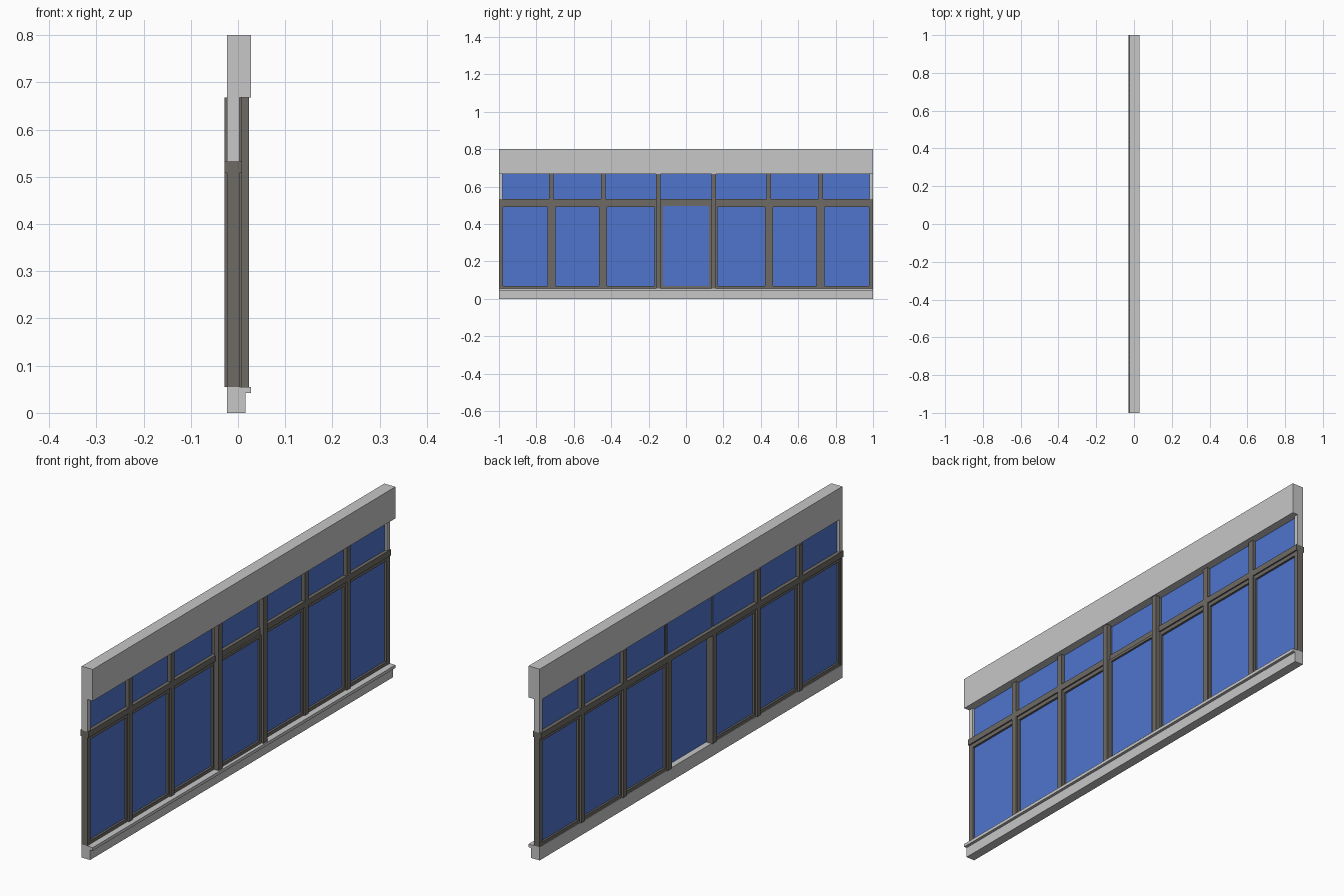
import bpy, bmesh

if "Cube" in bpy.data.objects:
    bpy.data.objects.remove(bpy.data.objects["Cube"])


def material(name, rgb):
    m = bpy.data.materials.new(name)
    m.diffuse_color = (*rgb, 1.0)
    m.use_nodes = True
    m.node_tree.nodes["Principled BSDF"].inputs["Base Color"].default_value = m.diffuse_color
    return m


STONE = material("light_grey", (0.57, 0.57, 0.57))
METAL = material("dark_bronze_grey", (0.156, 0.147, 0.133))
GLASS = material("blue_glass", (0.078, 0.178, 0.61))


def finish(name, bm, mat):
    bmesh.ops.recalc_face_normals(bm, faces=bm.faces)
    mesh = bpy.data.meshes.new(name)
    bm.to_mesh(mesh)
    bm.free()
    mesh.materials.append(mat)
    obj = bpy.data.objects.new(name, mesh)
    bpy.context.collection.objects.link(obj)
    return obj


def add_box(bm, x, y, z):
    """Add a box given (min, max) ranges."""
    verts = bmesh.ops.create_cube(bm, size=1)["verts"]
    for v in verts:
        for i, (a, b) in enumerate((x, y, z)):
            v.co[i] = (a + b) / 2 + v.co[i] * (b - a)


def box(name, mat, x, y, z):
    bm = bmesh.new()
    add_box(bm, x, y, z)
    return finish(name, bm, mat)


def frame(name, x, y, z, side, bottom, top):
    """Rectangular metal frame: two stiles and two rails."""
    bm = bmesh.new()
    add_box(bm, x, (y[0], y[0] + side), z)
    add_box(bm, x, (y[1] - side, y[1]), z)
    inner = (y[0] + side, y[1] - side)
    add_box(bm, x, inner, (z[0], z[0] + bottom))
    add_box(bm, x, inner, (z[1] - top, z[1]))
    return finish(name, bm, METAL)


SILL, RAIL_LOW, RAIL_TOP, HEAD, TOP = 0.055, 0.508, 0.533, 0.668, 0.80
HALF = 0.0125                       # half width of a mullion
AXES = [-0.72, -0.443, -0.148, 0.148, 0.443, 0.72]

# Header beam
box("header", STONE, (-0.023, 0.028), (-1, 1), (HEAD, TOP))

# Sill with projecting lip, extruded along the wall
bm = bmesh.new()
profile = [(-0.023, 0), (0.016, 0), (0.016, 0.042), (0.028, 0.042),
           (0.028, SILL), (-0.023, SILL)]
face = bm.faces.new([bm.verts.new((x, -1, z)) for x, z in profile])
out = bmesh.ops.extrude_face_region(bm, geom=[face])["geom"]
bmesh.ops.translate(bm, vec=(0, 2, 0),
                    verts=[g for g in out if isinstance(g, bmesh.types.BMVert)])
finish("sill", bm, STONE)

# End jambs: light above the transom, metal below
for s, label in ((-1, "left"), (1, "right")):
    y = sorted((s * 0.98, s))
    box(f"upper_jamb_{label}", STONE, (-0.023, 0.003), y, (RAIL_TOP, HEAD))
    y = sorted((s * 0.987, s))
    box(f"end_post_{label}", METAL, (-0.023, 0.003), y, (SILL, RAIL_LOW))

# Transom rail
box("transom", METAL, (-0.029, 0.008), (-1, 1), (RAIL_LOW, RAIL_TOP))

# Mullions; the two beside the door are deep posts on the front
for i, a in enumerate(AXES):
    y = (a - HALF, a + HALF)
    door_post = abs(a) < 0.2
    box(f"lower_mullion_{i}", METAL, (-0.029, 0.008), y, (SILL, RAIL_LOW))
    if door_post:
        box(f"door_post_{i}", METAL, (0.004, 0.023), y, (SILL, HEAD))
        thin = (a - 0.006, a + 0.006)
        box(f"upper_mullion_{i}", METAL, (-0.012, 0.004), thin, (RAIL_TOP, HEAD))
    else:
        box(f"upper_mullion_{i}", METAL, (-0.029, 0.008), y, (RAIL_TOP, HEAD))

# Bays: transom light above, framed pane or door below
edges = [-0.987 - HALF] + AXES + [0.987 + HALF]
for i, (a, b) in enumerate(zip(edges, edges[1:])):
    y = (a + HALF, b - HALF)
    upper = (max(y[0], -0.98), min(y[1], 0.98))
    if i == 3:
        upper = (a + 0.006, b - 0.006)
    box(f"upper_glass_{i}", GLASS, (-0.013, -0.007), upper, (RAIL_TOP, HEAD))
    if i == 3:
        frame("door_frame", (0.003, 0.014), y, (SILL, RAIL_LOW), 0.012, 0.013, 0.011)
        box("door_glass", GLASS, (-0.001, 0.006), (y[0] + 0.001, y[1] - 0.001),
            (SILL + 0.002, RAIL_LOW - 0.001))
    else:
        frame(f"sash_{i}", (-0.021, 0.002), y, (SILL, RAIL_LOW), 0.009, 0.014, 0.016)
        box(f"lower_glass_{i}", GLASS, (-0.013, -0.007),
            (y[0] + 0.009, y[1] - 0.009), (SILL + 0.014, RAIL_LOW - 0.016))
